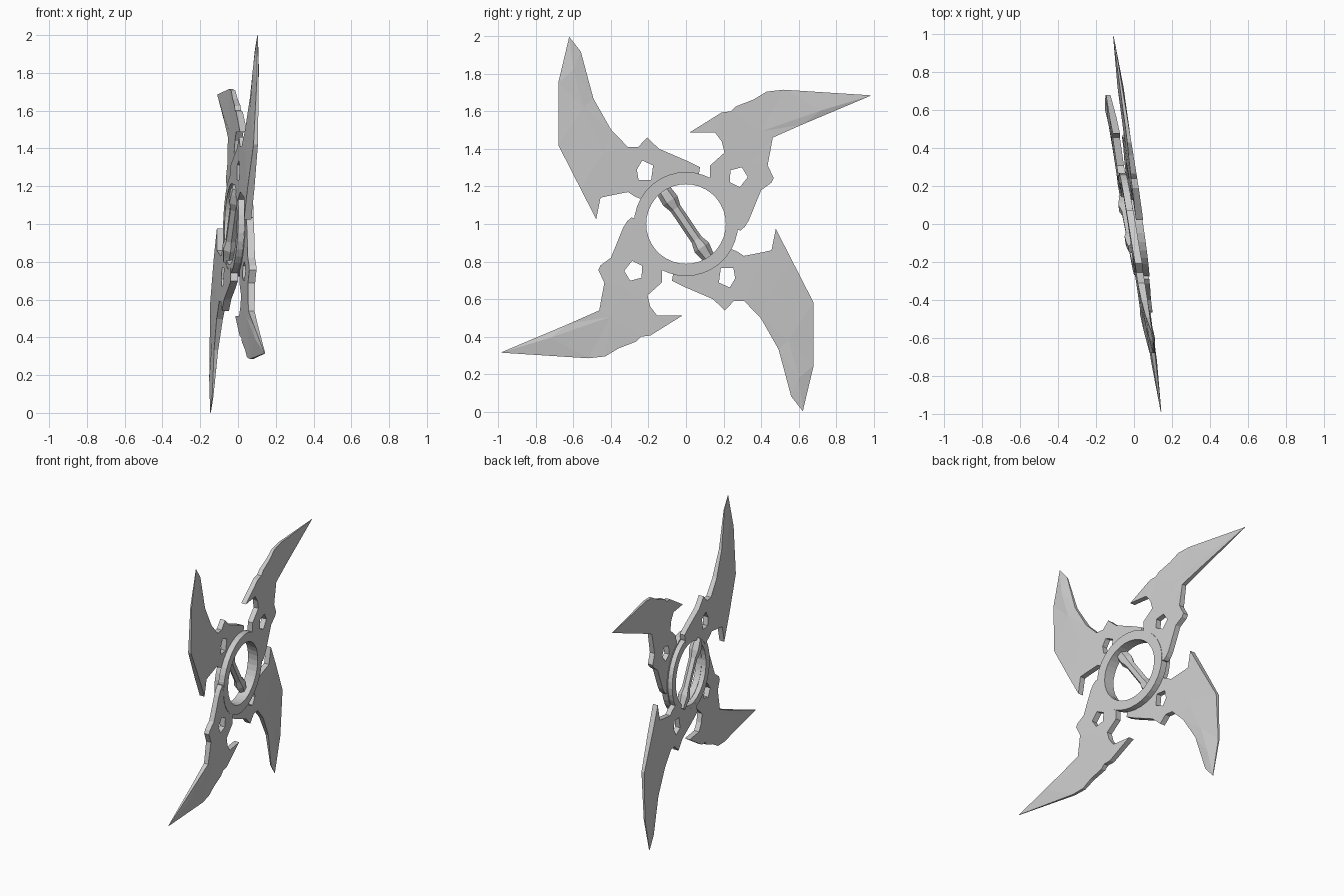
import bpy, bmesh
from math import sin, cos, pi, radians, hypot
from mathutils import Vector
from mathutils.geometry import delaunay_2d_cdt

if "Cube" in bpy.data.objects:
    bpy.data.objects.remove(bpy.data.objects["Cube"])

FRONT, BACK = 0.017, -0.021      # the two stacked layers


def place(u, v, w):
    """Plane coordinates (u = y, v = height from hub, w = depth) to the tilted disc."""
    return Vector((w - 0.149 * u + 0.032 * v, u, 1 + v))


def finish(bm, name):
    bmesh.ops.recalc_face_normals(bm, faces=bm.faces)
    me = bpy.data.meshes.new(name)
    bm.to_mesh(me)
    bm.free()
    ob = bpy.data.objects.new(name, me)
    bpy.context.collection.objects.link(ob)


def arc(a0, a1, r=0.24, n=8):
    return [(r * cos(radians(a0 + (a1 - a0) * i / n)),
             r * sin(radians(a0 + (a1 - a0) * i / n))) for i in range(n + 1)]


def blade(name, outline, hole, spine, layer, s):
    """Flat plate with a pentagon hole, thinning towards the tip, ridge along the spine."""
    pts = outline + hole + spine
    n, m = len(outline), len(hole)
    edges = [(i, (i + 1) % n) for i in range(n)]
    edges += [(n + i, n + (i + 1) % m) for i in range(m)]
    k = n + m
    edges += [(0, k)] + [(k + i, k + i + 1) for i in range(len(spine) - 1)]
    co, _, faces, orig, _, _ = delaunay_2d_cdt([Vector(p) for p in pts], edges, [], 1, 1e-5)
    hc = Vector((sum(p[0] for p in hole) / m, sum(p[1] for p in hole) / m))
    bm = bmesh.new()
    top, bot = [], []
    for c, o in zip(co, orig):
        h = 0.019 * max(0.1, min(1, (1.17 - hypot(*c)) / 0.6))
        if o and max(o) >= k:
            h = max(h, 0.016)
        top.append(bm.verts.new(place(s * c.x, s * c.y, layer + h)))
        bot.append(bm.verts.new(place(s * c.x, s * c.y, layer - h)))
    used = {}
    for f in faces:
        mid = sum((co[i] for i in f), Vector((0, 0))) / len(f)
        if (mid - hc).length < 0.036:
            continue
        bm.faces.new([top[i] for i in f])
        bm.faces.new([bot[i] for i in reversed(f)])
        for a, b in zip(f, f[1:] + f[:1]):
            used[(a, b)] = True
    for a, b in used:                       # side walls on open edges
        if (b, a) not in used:
            bm.faces.new((top[b], top[a], bot[a], bot[b]))
    bmesh.ops.delete(bm, geom=[v for v in bm.verts if not v.link_faces], context='VERTS')
    finish(bm, name)


def lathe_ring(name, r0, r1, layer, h, n=36):
    bm = bmesh.new()
    loops = []
    for i in range(n):
        a = 2 * pi * i / n
        loops.append([bm.verts.new(place(r * cos(a), r * sin(a), layer + d))
                      for r, d in ((r0, -h), (r1, -h), (r1, h), (r0, h))])
    for i in range(n):
        p, q = loops[i], loops[(i + 1) % n]
        for j in range(4):
            bm.faces.new((p[j], q[j], q[(j + 1) % 4], p[(j + 1) % 4]))
    finish(bm, name)


# Front blade pair: outline starts at the tip
front_outline = [(0.988, 0.685), (0.62, 0.53), (0.462, 0.46), (0.435, 0.313), (0.467, 0.244),
                 (0.455, 0.22), (0.40, 0.18), (0.335, 0.02), (0.313, -0.015), (0.29, -0.035)]
front_outline += arc(-5, 61)
front_outline += [(0.127, 0.25), (0.127, 0.31), (0.205, 0.38), (0.19, 0.44), (0.154, 0.488),
                  (0.02, 0.488), (0.19, 0.594), (0.24, 0.6), (0.265, 0.626), (0.36, 0.663),
                  (0.43, 0.705), (0.52, 0.715)]
front_hole = [(0.237, 0.286), (0.297, 0.302), (0.329, 0.25), (0.287, 0.196), (0.233, 0.223)]
front_spine = [(0.72, 0.605), (0.40, 0.493), (0.335, 0.335)]

# Rear blade pair
rear_outline = [(-0.622, 0.997), (-0.56, 0.918), (-0.493, 0.668), (-0.40, 0.504),
                (-0.31, 0.41), (-0.255, 0.41), (-0.207, 0.46), (-0.143, 0.40),
                (0.02, 0.33), (0.075, 0.302), (0.07, 0.275)]
rear_outline += arc(76, 150)
rear_outline += [(-0.276, 0.148), (-0.308, 0.17), (-0.41, 0.15), (-0.455, 0.14),
                 (-0.478, 0.025), (-0.56, 0.185), (-0.68, 0.42), (-0.68, 0.753)]
rear_hole = [(-0.262, 0.29), (-0.233, 0.338), (-0.175, 0.312), (-0.186, 0.233), (-0.252, 0.233)]
rear_spine = [(-0.6, 0.82), (-0.545, 0.62), (-0.44, 0.38), (-0.375, 0.26)]

for s, tag in ((1, "upper"), (-1, "lower")):
    blade("front_blade_" + tag, front_outline, front_hole, front_spine, FRONT, s)
    blade("rear_blade_" + tag, rear_outline, rear_hole, rear_spine, BACK, s)

# Hub rings
lathe_ring("front_ring", 0.212, 0.277, FRONT, 0.022)
lathe_ring("rear_ring", 0.215, 0.268, BACK, 0.018)

# Grip bar across the hub, six-sided with flared ends
bm = bmesh.new()
d = Vector((0.56, -0.83)).normalized()
loops = []
for t, r in ((-0.235, 0.034), (-0.2, 0.042), (-0.15, 0.046), (-0.1, 0.031), (0.1, 0.031),
             (0.15, 0.046), (0.2, 0.036), (0.235, 0.032)):
    ring = []
    for i in range(6):
        a = pi / 3 * i
        q = d * t + Vector((-d.y, d.x)) * (r * cos(a))
        ring.append(bm.verts.new(place(q.x, q.y, -0.028 + 0.9 * r * sin(a))))
    loops.append(ring)
for p, q in zip(loops, loops[1:]):
    for j in range(6):
        bm.faces.new((p[j], p[(j + 1) % 6], q[(j + 1) % 6], q[j]))
bm.faces.new(loops[0])
bm.faces.new(loops[-1])
finish(bm, "grip_bar")
